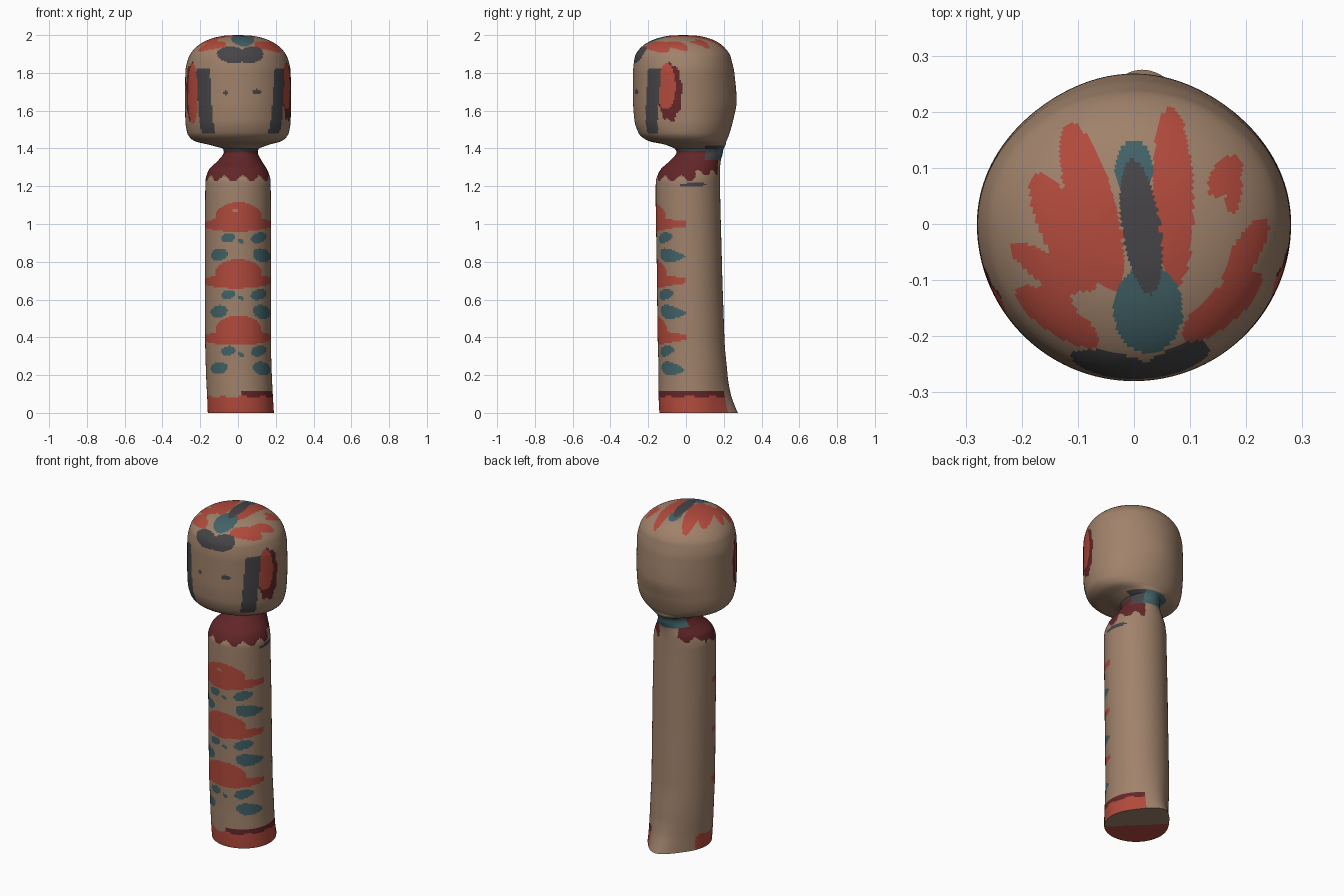
import bpy, bmesh, math

if "Cube" in bpy.data.objects:
    bpy.data.objects.remove(bpy.data.objects["Cube"])

# Flat colours (linear values)
def lin(c):
    c /= 255
    return c / 12.92 if c <= 0.04045 else ((c + 0.055) / 1.055) ** 2.4

COLOURS = {"bare_wood": (160, 130, 107), "red_paint": (178, 74, 60),
           "dark_red_paint": (98, 38, 40), "teal_paint": (66, 98, 103),
           "charcoal_paint": (70, 68, 71)}
WOOD, RED, MAROON, TEAL, DARK = range(5)
mats = []
for name, rgb in COLOURS.items():
    m = bpy.data.materials.new(name)
    m.diffuse_color = (*[lin(c) for c in rgb], 1)
    m.use_nodes = True
    m.node_tree.nodes["Principled BSDF"].inputs["Base Color"].default_value = m.diffuse_color
    mats.append(m)


def resample(rows, step):
    """Monotone smooth interpolation of section rows, evenly spaced along the profile."""
    t = [0.0]
    for a, b in zip(rows, rows[1:]):
        t.append(t[-1] + math.hypot(b[0] - a[0], b[2] - a[2]))
    n = len(rows)
    slope = [[(b - a) / (t[i + 1] - t[i]) for a, b in zip(rows[i], rows[i + 1])]
             for i in range(n - 1)]

    def tangent(i, k):
        if i == 0 or i == n - 1:
            return slope[min(i, n - 2)][k]
        s0, s1 = slope[i - 1][k], slope[i][k]
        return 0 if s0 * s1 <= 0 else 2 * s0 * s1 / (s0 + s1)

    out = []
    for i in range(n - 1):
        h = t[i + 1] - t[i]
        cnt = max(1, round(h / step))
        for j in range(cnt):
            u = j / cnt
            out.append([
                (2*u**3 - 3*u**2 + 1) * rows[i][k] + (u**3 - 2*u**2 + u) * h * tangent(i, k)
                + (3*u**2 - 2*u**3) * rows[i + 1][k] + (u**3 - u**2) * h * tangent(i + 1, k)
                for k in range(7)])
    out.append(list(rows[-1]))
    return out


def loft(name, rows, segs, step, paint, cap_first, cap_last):
    """Rows: z, centre x, half width, centre y, front depth, back depth, back ridge."""
    bm = bmesh.new()
    rings = []
    for z, cx, rx, cy, f, b, e in resample(rows, step):
        ring = []
        for s in range(segs):
            a = 2 * math.pi * s / segs
            c = math.cos(a)
            y = cy - f * c if c > 0 else cy - b * c + e * c ** 6
            ring.append(bm.verts.new((cx + rx * math.sin(a), y, z)))
        rings.append(ring)
    for r0, r1 in zip(rings, rings[1:]):
        for s in range(segs):
            q = (s + 1) % segs
            bm.faces.new((r0[s], r0[q], r1[q], r1[s]))
    if cap_first:
        bm.faces.new(rings[0][::-1])
    if cap_last:
        bm.faces.new(rings[-1])
    for face in bm.faces:
        face.material_index = paint(*face.calc_center_median())
    me = bpy.data.meshes.new(name)
    bm.to_mesh(me)
    bm.free()
    for m in mats:
        me.materials.append(m)
    ob = bpy.data.objects.new(name, me)
    bpy.context.collection.objects.link(ob)
    bpy.ops.object.select_all(action='DESELECT')
    ob.select_set(True)
    bpy.context.view_layer.objects.active = ob
    bpy.ops.object.shade_smooth_by_angle(angle=math.radians(40))
    return ob


def stroke(u, v, ax, ay, bx, by, w):
    """True inside an ellipse whose long axis runs from a to b, half width w."""
    dx, dy = bx - ax, by - ay
    length = math.hypot(dx, dy)
    pu, pv = u - (ax + bx) / 2, v - (ay + by) / 2
    along = (pu * dx + pv * dy) / (length / 2) / length
    across = (pv * dx - pu * dy) / length / w
    return along * along + across * across < 1


# Body paint: base band, shoulder collar, three flowers with leaves
LEAVES = [(-0.09, -0.11, -0.015, -0.095, .024), (0.07, -0.115, 0.15, -0.09, .027),
          (-0.145, -0.20, -0.055, -0.185, .032), (0.08, -0.18, 0.172, -0.21, .035),
          (0.0, -0.11, 0.03, -0.13, .010)]

def paint_body(x, y, z):
    ang = math.atan2(x, 0.02 - y)
    if z < 0.001:
        return RED if x + y < 0.06 else WOOD
    if z < 0.115 and -2.15 < ang < 2.7:
        if z < 0.085 + 0.006 * math.sin(9 * ang):
            return RED
        return MAROON if x > 0.02 else WOOD
    if z > 1.2:
        if y > 0.1 and z > 1.34:
            return TEAL if x < 0.07 else DARK
        if z > 1.385:
            return DARK
        edge = 1.24 + 0.015 * math.sin(11 * ang) + (0.03 if y > 0.05 else 0)
        if z > edge and not (y > 0.15 and abs(x) < 0.06):
            return MAROON
        if stroke(y, z, -0.04, 1.205, 0.11, 1.21, .011) and x > 0:
            return DARK
        return WOOD
    if y < 0:
        for c in (1.03, 0.73, 0.43):
            d = z - c
            if stroke(x, d, -0.035, 0.04, 0.0, 0.04, .008) and c > 1:
                return WOOD
            if stroke(x, d, -0.19, -0.035, 0.19, -0.03, .038) or \
                    stroke(x, d, -0.12, 0.01, 0.125, 0.01, .075):
                return RED
            if any(stroke(x, d, *leaf) for leaf in LEAVES):
                return TEAL
    return WOOD


# Head paint: eyes, side locks, side flowers, fringe and crown plumes
CROWN = [(DARK, (-0.005, .115, 0.03, -.125, .034)),
         (TEAL, (0.0, .15, 0.0, .05, .034)),
         (TEAL, (0.025, -.075, 0.025, -.23, .062)),
         (RED, (-0.115, .18, -0.035, -.12, .042)),
         (RED, (-0.175, .09, -0.075, -.12, .038)),
         (RED, (-0.22, -.035, -0.10, -.12, .024)),
         (RED, (-0.21, -.115, -0.065, -.215, .030)),
         (RED, (-0.16, -.05, -0.12, -.19, .025)),
         (RED, (0.065, .21, 0.075, -.11, .036)),
         (RED, (0.14, .05, 0.185, .12, .026)),
         (RED, (0.175, .02, 0.18, .11, .014)),
         (RED, (0.235, .01, 0.165, -.11, .024)),
         (RED, (0.225, -.09, 0.09, -.205, .032))]

def paint_head(x, y, z):
    deg = math.degrees(math.atan2(x, -y))
    if z < 1.415 and y > 0.1 and x > -0.1:
        return TEAL if x < 0.07 else DARK
    if y < 0 and (stroke(x, z, -0.082, 1.695, -0.048, 1.695, .012) or
                  stroke(x, z, 0.077, 1.70, 0.125, 1.70, .014)):
        return DARK
    if y < -0.17 and z > 1.8 and (stroke(x, z, -0.11, 1.905, 0.05, 1.885, .045) or
                                  stroke(x, z, 0.0, 1.885, 0.135, 1.905, .045)):
        return DARK
    lean = (z - 1.48) / 0.34
    if 1.48 < z < 1.825 and (38 + 6 * lean < deg < 56 + 6 * lean or
                             -47 - 5 * lean < deg < -28 - 4 * lean):
        return DARK
    for side, shift in ((1, 0), (-1, -8)):
        u, v = (deg * side - 70 - shift) / 100, z - 1.70
        a = math.atan2(v, u)
        grow = 1 + 0.06 * math.sin(9 * a)
        if abs(u) < 0.3 and abs(v) < 0.2:
            if stroke(u, v, -0.03, -0.10 if side > 0 else -0.17, -0.01, 0.15, .105):
                if side < 0 or v > -0.09:
                    return RED
            if stroke(u / grow, v / grow, 0.02, -0.155, 0.02, 0.15, .14):
                return MAROON
    if z > 1.86:
        for colour, shape in CROWN:
            if stroke(x, y, *shape):
                return colour
    return WOOD


# Body: flat base with a small heel at the back, straight shaft, sloping shoulders
body = [(0, .015, .01, .04, .01, .01, 0), (0, .015, .175, .035, .175, .18, .06),
        (.1, .01, .174, .03, .175, .18, .027), (.2, .005, .174, .03, .175, .18, .01),
        (.4, 0, .174, .025, .175, .178, 0), (.8, 0, .175, .02, .175, .17, 0),
        (1.22, 0, .173, .012, .172, .168, 0), (1.28, 0, .158, .02, .16, .16, 0),
        (1.34, .01, .112, .05, .13, .135, 0), (1.38, .015, .09, .07, .12, .125, 0),
        (1.40, .015, .095, .07, .13, .13, 0)]
loft("body", body, 144, 0.0075, paint_body, True, False)

# Head: undercut chin, upright cheeks, rounded crown, joined to the neck at the back
head = [(1.40, .015, .095, .07, .13, .13, 0), (1.42, .005, .16, .04, .15, .17, 0),
        (1.44, 0, .232, .01, .21, .205, 0), (1.48, 0, .268, 0, .25, .23, 0),
        (1.55, 0, .279, 0, .273, .245, .005), (1.65, 0, .28, 0, .28, .255, .013),
        (1.8, 0, .279, 0, .28, .25, .006), (1.88, 0, .262, 0, .272, .238, 0),
        (1.93, 0, .228, -.005, .238, .213, 0), (1.97, 0, .17, -.01, .175, .165, 0),
        (1.99, 0, .11, -.015, .11, .11, 0), (1.998, 0, .06, -.015, .06, .06, 0),
        (2.0, 0, .004, -.015, .004, .004, 0)]
loft("head", head, 200, 0.0075, paint_head, False, True)
